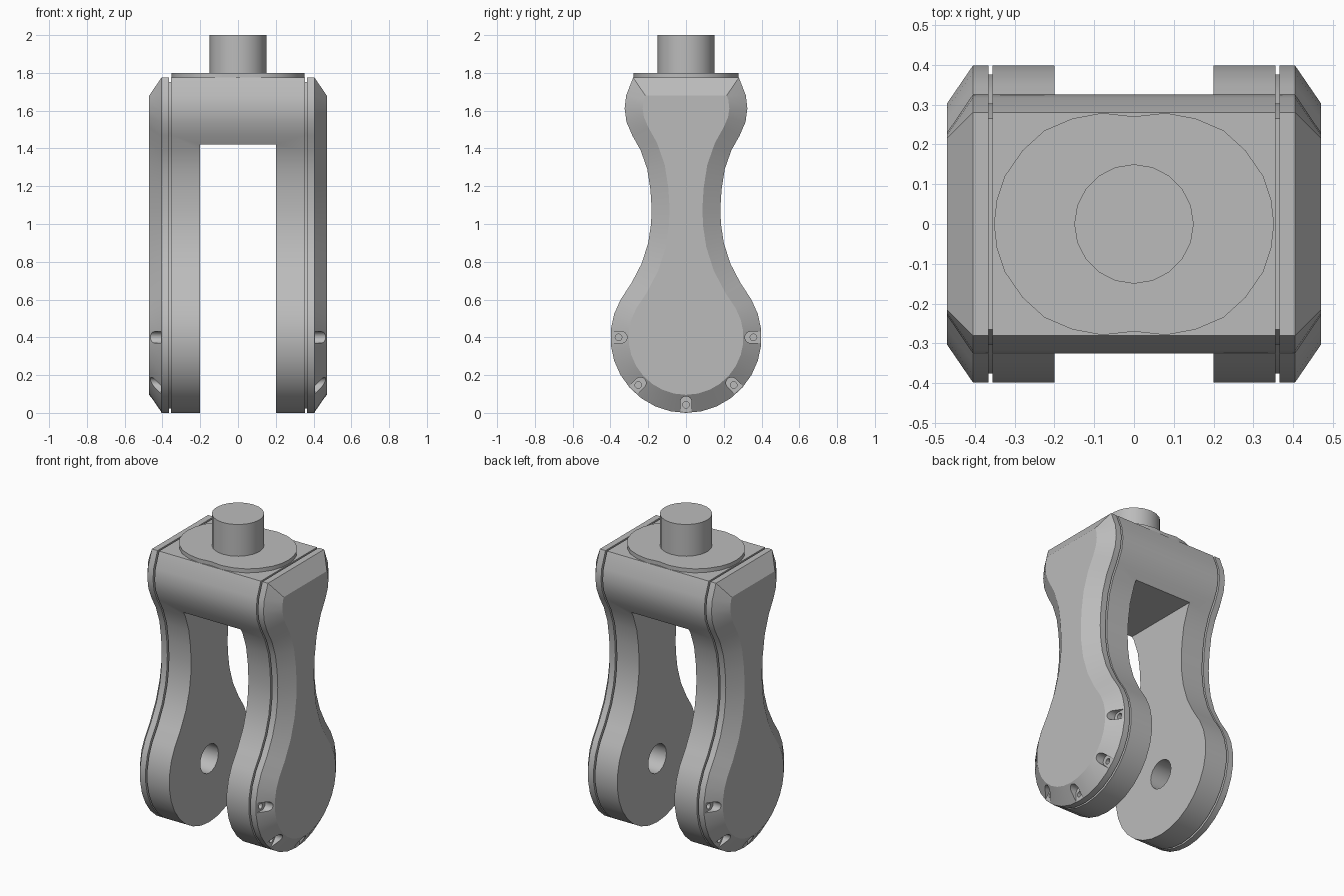
import bpy, bmesh, math
from mathutils import Matrix, Vector

cube = bpy.data.objects.get("Cube")
if cube:
    bpy.data.objects.remove(cube)

steel = bpy.data.materials.new("grey_metal")
steel.use_nodes = True
GREY = (0.5, 0.5, 0.5, 1)
steel.diffuse_color = GREY
steel.node_tree.nodes["Principled BSDF"].inputs["Base Color"].default_value = GREY


def make(name, bm):
    bmesh.ops.recalc_face_normals(bm, faces=bm.faces)
    mesh = bpy.data.meshes.new(name)
    bm.to_mesh(mesh)
    bm.free()
    mesh.materials.append(steel)
    obj = bpy.data.objects.new(name, mesh)
    bpy.context.collection.objects.link(obj)
    return obj


def activate(obj):
    bpy.ops.object.select_all(action='DESELECT')
    obj.select_set(True)
    bpy.context.view_layer.objects.active = obj


def smooth(obj):
    activate(obj)
    bpy.ops.object.shade_smooth_by_angle(angle=math.radians(30))


def cut(obj, cutter):
    cutter.hide_render = True
    mod = obj.modifiers.new("cut", 'BOOLEAN')
    mod.operation = 'DIFFERENCE'
    mod.solver = 'EXACT'
    mod.object = cutter
    activate(obj)
    bpy.ops.object.modifier_apply(modifier=mod.name)
    bpy.data.objects.remove(cutter)


def inset(points, d):
    """Move a counter-clockwise outline inwards with mitred corners."""
    out = []
    for i, p in enumerate(points):
        a = (p - points[i - 1]).normalized()
        b = (points[(i + 1) % len(points)] - p).normalized()
        na, nb = Vector((-a.y, a.x)), Vector((-b.y, b.x))
        out.append(p + (na + nb) * d / (1 + na.dot(nb)))
    return out


def loft(bm, rings):
    """Skin a list of rings of 3D points and close both ends."""
    rows = [[bm.verts.new(p) for p in ring] for ring in rings]
    n = len(rows[0])
    for r, s in zip(rows, rows[1:]):
        for i in range(n):
            j = (i + 1) % n
            bm.faces.new((r[i], r[j], s[j], s[i]))
    bm.faces.new(rows[0][::-1])
    bm.faces.new(rows[-1])


def rod(bm, radius, depth, matrix, sides):
    bmesh.ops.create_cone(bm, cap_ends=True, segments=sides, radius1=radius,
                          radius2=radius, depth=depth, matrix=matrix)


# Side outline in y, z: round foot, narrow waist, bulged head
R = 0.4
right = [Vector((R * math.sin(math.radians(a)), R - R * math.cos(math.radians(a))))
         for a in range(0, 121, 12)]
right += [Vector(p) for p in (
    (0.29, 0.685), (0.235, 0.79), (0.2, 0.9), (0.185, 1.0), (0.182, 1.08),
    (0.188, 1.18), (0.205, 1.29), (0.24, 1.39), (0.285, 1.47), (0.315, 1.54),
    (0.325, 1.61), (0.317, 1.68), (0.28, 1.775))]
outline = right + [Vector((-p.x, p.y)) for p in reversed(right[1:])]

# Fork body: grooved legs with chamfered outer faces
sections = [(0.355, 0), (0.355, 0.022), (0.366, 0.022), (0.366, 0), (0.405, 0), (0.47, 0.095)]
sections = [(-x, d) for x, d in reversed(sections)] + sections
bm = bmesh.new()
loft(bm, [[(x, p.x, p.y) for p in inset(outline, d)] for x, d in sections])
fork = make("fork_body", bm)

# Gap between the legs
bm = bmesh.new()
bmesh.ops.create_cube(bm, size=1, matrix=Matrix.Translation((0, 0, 0.42))
                      @ Matrix.Diagonal((0.4, 2, 2, 1)))
cut(fork, make("gap_cutter", bm))

# Blind axle sockets on the inner faces
along_x = Matrix.Rotation(math.pi / 2, 4, 'Y')
bm = bmesh.new()
rod(bm, 0.09, 0.68, Matrix.Translation((0, 0, R)) @ along_x, 20)
cut(fork, make("axle_cutter", bm))

# Round-ended bolt pockets in the foot chamfers, then their bolt holes
pockets, holes = bmesh.new(), bmesh.new()
slot = [(0.5, 0.03)] + [(0.342 - 0.03 * math.sin(math.radians(a)),
                         0.03 * math.cos(math.radians(a)))
                        for a in range(0, 181, 20)] + [(0.5, -0.03)]
for side in (-1, 1):
    for angle in range(0, 181, 45):
        t = math.radians(angle)
        c, s = math.cos(t), -math.sin(t)
        loft(pockets, [[(side * x, r * c - w * s, R + r * s + w * c) for r, w in slot]
                       for x in (0.408, 0.52)])
        spot = Matrix.Translation((side * 0.41, 0.357 * c, R + 0.357 * s))
        rod(holes, 0.018, 0.05, spot @ along_x, 12)
cut(fork, make("pocket_cutter", pockets))
cut(fork, make("hole_cutter", holes))
smooth(fork)

# Oval washer plate, slightly flattened at front and back
quarter = [(0.352, 0), (0.345, 0.06), (0.325, 0.12), (0.28, 0.185),
           (0.225, 0.235), (0.155, 0.265), (0.08, 0.279), (0, 0.27)]
half = quarter + [(-x, y) for x, y in reversed(quarter[:-1])]
oval = half + [(x, -y) for x, y in reversed(half[1:-1])]
bm = bmesh.new()
loft(bm, [[(x, y, z) for x, y in oval] for z in (1.77, 1.8)])
smooth(make("top_washer", bm))

# Stem
bm = bmesh.new()
rod(bm, 0.15, 0.21, Matrix.Translation((0, 0, 1.895)), 20)
smooth(make("stem", bm))
